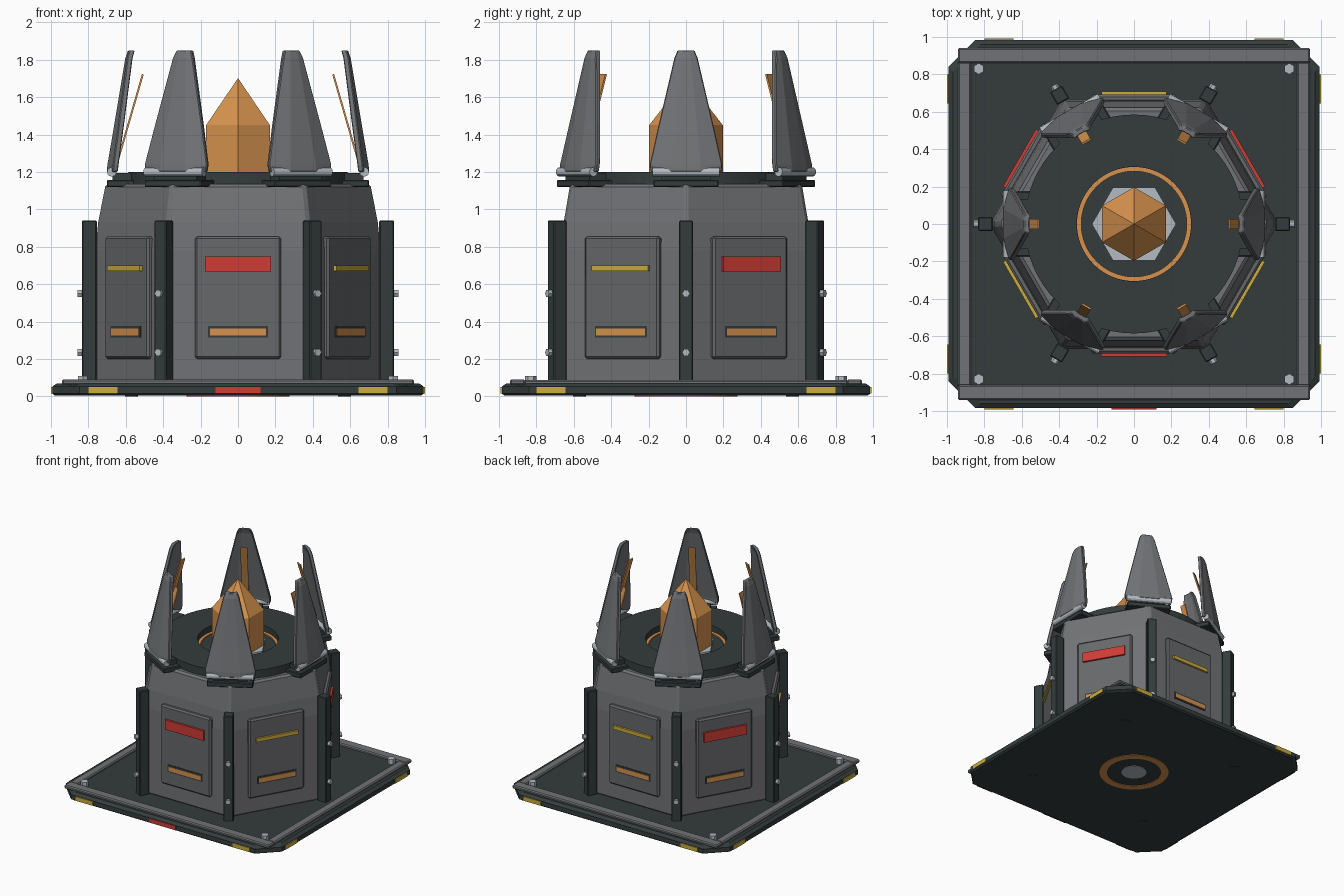
import bpy, bmesh, math
from mathutils import Matrix, Vector

cube = bpy.data.objects.get("Cube")
if cube:
    bpy.data.objects.remove(cube, do_unlink=True)


def material(name, rgb):
    m = bpy.data.materials.new(name)
    m.use_nodes = True
    m.diffuse_color = (*rgb, 1)
    m.node_tree.nodes["Principled BSDF"].inputs["Base Color"].default_value = (*rgb, 1)
    return m


DARK = material("dark_metal", (0.035, 0.046, 0.046))
GREY = material("grey_armour", (0.165, 0.17, 0.18))
PANEL = material("panel_grey", (0.135, 0.138, 0.145))
STEEL = material("light_steel", (0.45, 0.5, 0.54))
ORANGE = material("orange", (0.68, 0.29, 0.075))
RED = material("red", (0.62, 0.045, 0.035))
YELLOW = material("yellow", (0.6, 0.42, 0.045))


def finish(name, bm, mat, angle=0, bevel=0):
    """Turn a bmesh into an object, spun around the vertical axis."""
    bmesh.ops.recalc_face_normals(bm, faces=bm.faces[:])
    me = bpy.data.meshes.new(name)
    bm.to_mesh(me)
    bm.free()
    me.materials.append(mat)
    ob = bpy.data.objects.new(name, me)
    bpy.context.collection.objects.link(ob)
    ob.rotation_euler.z = math.radians(angle)
    if bevel:
        mod = ob.modifiers.new("edge_bevel", "BEVEL")
        mod.width = bevel
        mod.segments = 1
    return ob


def box(name, mat, x, y, z, angle=0, bevel=0, tilt=0):
    """Box from (min, max) ranges; x is the radial direction before the spin."""
    bm = bmesh.new()
    bmesh.ops.create_cube(bm, size=1)
    size = Vector((x[1] - x[0], y[1] - y[0], z[1] - z[0]))
    mid = Vector((sum(x), sum(y), sum(z))) / 2
    bm.transform(Matrix.Translation(mid) @ Matrix.Rotation(tilt, 4, "Y") @ Matrix.Diagonal((*size, 1)))
    return finish(name, bm, mat, angle, bevel)


def cylinder(name, mat, radius, length, centre, axis="Z", sides=32, angle=0):
    bm = bmesh.new()
    bmesh.ops.create_cone(bm, cap_ends=True, segments=sides, radius1=radius, radius2=radius, depth=length)
    turn = {"Z": Matrix.Identity(4), "X": Matrix.Rotation(math.pi / 2, 4, "Y"),
            "Y": Matrix.Rotation(math.pi / 2, 4, "X")}[axis]
    bm.transform(Matrix.Translation(centre) @ turn)
    return finish(name, bm, mat, angle)


def loft(name, mat, rings, angle=0, bevel=0):
    """Skin a stack of equal-sized point rings and cap both ends."""
    bm = bmesh.new()
    rows = [[bm.verts.new(p) for p in ring] for ring in rings]
    n = len(rows[0])
    for a, b in zip(rows, rows[1:]):
        for i in range(n):
            j = (i + 1) % n
            bm.faces.new((a[i], a[j], b[j], b[i]))
    bm.faces.new(rows[0][::-1])
    bm.faces.new(rows[-1])
    return finish(name, bm, mat, angle, bevel)


def polygon(radius, z, sides=6, start=0):
    return [(radius * math.cos(math.radians(start) + math.tau * i / sides),
             radius * math.sin(math.radians(start) + math.tau * i / sides), z) for i in range(sides)]


def ring(name, mat, inner, outer, low, high, sides=64):
    """Flat ring with a rectangular section."""
    bm = bmesh.new()
    rows = [[bm.verts.new(p) for p in polygon(r, z, sides)]
            for r, z in ((inner, low), (outer, low), (outer, high), (inner, high))]
    for k in range(4):
        a, b = rows[k], rows[(k + 1) % 4]
        for i in range(sides):
            j = (i + 1) % sides
            bm.faces.new((a[i], a[j], b[j], b[i]))
    return finish(name, bm, mat)


# Base slab with cut corners
def base_outline(inset, z):
    hx, hy, cut = 0.993 - inset, 0.985 - inset, 0.145
    return [(hx, cut - hy, z), (hx, hy - cut, z), (hx - cut, hy, z), (cut - hx, hy, z),
            (-hx, hy - cut, z), (-hx, cut - hy, z), (cut - hx, -hy, z), (hx - cut, -hy, z)]


loft("base", DARK, [base_outline(0.015, 0.004), base_outline(0, 0.015),
                    base_outline(0, 0.052), base_outline(0.025, 0.07)])

# Rails, corner bolts and edge markings on the base
for s in (-1, 1):
    face = 90 * s
    box("long_rail", GREY, (0.86, 0.942), (-0.942, 0.942), (0.06, 0.09), face, 0.008)
    box("short_rail", GREY, (0.872, 0.942), (-0.865, 0.865), (0.06, 0.088), 90 - face, 0.008)
    for t in (-1, 1):
        cylinder("base_bolt", STEEL, 0.03, 0.05, (0.83 * s, 0.83 * t, 0.085), sides=6)
        cylinder("foot", DARK, 0.035, 0.006, (0.57 * s, 0.57 * t, 0.003), sides=16)
for k in range(4):
    edge = 0.993 if k % 2 == 0 else 0.985
    for s in (-1, 1):
        span = sorted((0.645 * s, 0.8 * s))
        box("edge_marking", YELLOW, (edge - 0.002, edge + 0.006), span, (0.015, 0.05), 90 * k)
box("front_marking", RED, (0.983, 0.991), (-0.12, 0.12), (0.015, 0.05), -90)
ring("underside_ring", ORANGE, 0.215, 0.275, 0, 0.006)
cylinder("underside_disc", STEEL, 0.1, 0.006, (0, 0, 0.003))

# Six-sided body
loft("body", GREY, [polygon(0.772, 0.065), polygon(0.77, 0.78), polygon(0.755, 0.93),
                    polygon(0.715, 1.135)], bevel=0.015)

# Panels on the body faces, alternating red and yellow stripes
for k in range(6):
    a = 30 + 60 * k
    box("panel", PANEL, (0.65, 0.692), (-0.23, 0.23), (0.2, 0.855), a, 0.012)
    if k % 2 == 0:
        box("red_stripe", RED, (0.69, 0.708), (-0.177, 0.177), (0.667, 0.748), a)
    else:
        box("yellow_stripe", YELLOW, (0.69, 0.708), (-0.175, 0.175), (0.67, 0.7), a)
    box("vent_frame", DARK, (0.69, 0.696), (-0.16, 0.16), (0.315, 0.375), a)
    box("vent_light", ORANGE, (0.69, 0.7), (-0.15, 0.15), (0.325, 0.362), a)

# Top deck with a sunken core
ring("top_deck", DARK, 0.305, 0.585, 1.1, 1.2)
cylinder("core_floor", DARK, 0.31, 0.02, (0, 0, 1.13))
ring("core_ring", ORANGE, 0.282, 0.308, 1.13, 1.15)
loft("core_socket", STEEL, [polygon(0.225, 1.13), polygon(0.225, 1.155)])
loft("crystal", ORANGE, [polygon(0.197, 1.14, start=30), polygon(0.197, 1.45, start=30),
                         polygon(0.001, 1.7, start=30)])


# Petal cross-section: a faceted curved plate
def petal_section(z, r, half):
    drop, thick = 0.16 * half, 0.03
    outer = [(r - drop, -half, z), (r, -0.4 * half, z), (r, 0.4 * half, z), (r - drop, half, z)]
    return outer + [(x - thick, y * 0.97, z) for x, y, z in reversed(outer)]


# Columns, hinges and petals at the six corners
for k in range(6):
    a = 60 * k
    box("column", DARK, (0.755, 0.835), (-0.037, 0.037), (0.065, 0.94), a, 0.006)
    for z in (0.235, 0.55):
        cylinder("column_bolt", STEEL, 0.021, 0.035, (0.84, 0, z), "X", 6, a)
    box("hinge_bracket", DARK, (0.5, 0.7), (-0.175, 0.175), (1.118, 1.158), a, 0.006)
    box("hinge_block", DARK, (0.54, 0.67), (-0.13, 0.13), (1.15, 1.195), a)
    cylinder("hinge_pin", STEEL, 0.025, 0.36, (0.675, 0, 1.2), "Y", 12, a)
    loft("petal", GREY, [petal_section(1.2, 0.702, 0.19), petal_section(1.24, 0.698, 0.194),
                         petal_section(1.45, 0.662, 0.147), petal_section(1.81, 0.602, 0.062),
                         petal_section(1.85, 0.588, 0.045)], a, 0.005)
    box("petal_strip", ORANGE, (0.569, 0.579), (-0.027, 0.027), (1.262, 1.732), a,
        tilt=-math.atan2(0.13, 0.45))

# Smooth only the round parts
bpy.ops.object.select_all(action="DESELECT")
for ob in bpy.context.scene.objects:
    if ob.type == "MESH" and ob.name.startswith(("top_deck", "core_ring", "hinge_pin", "underside")):
        ob.select_set(True)
        bpy.context.view_layer.objects.active = ob
bpy.ops.object.shade_smooth_by_angle()
